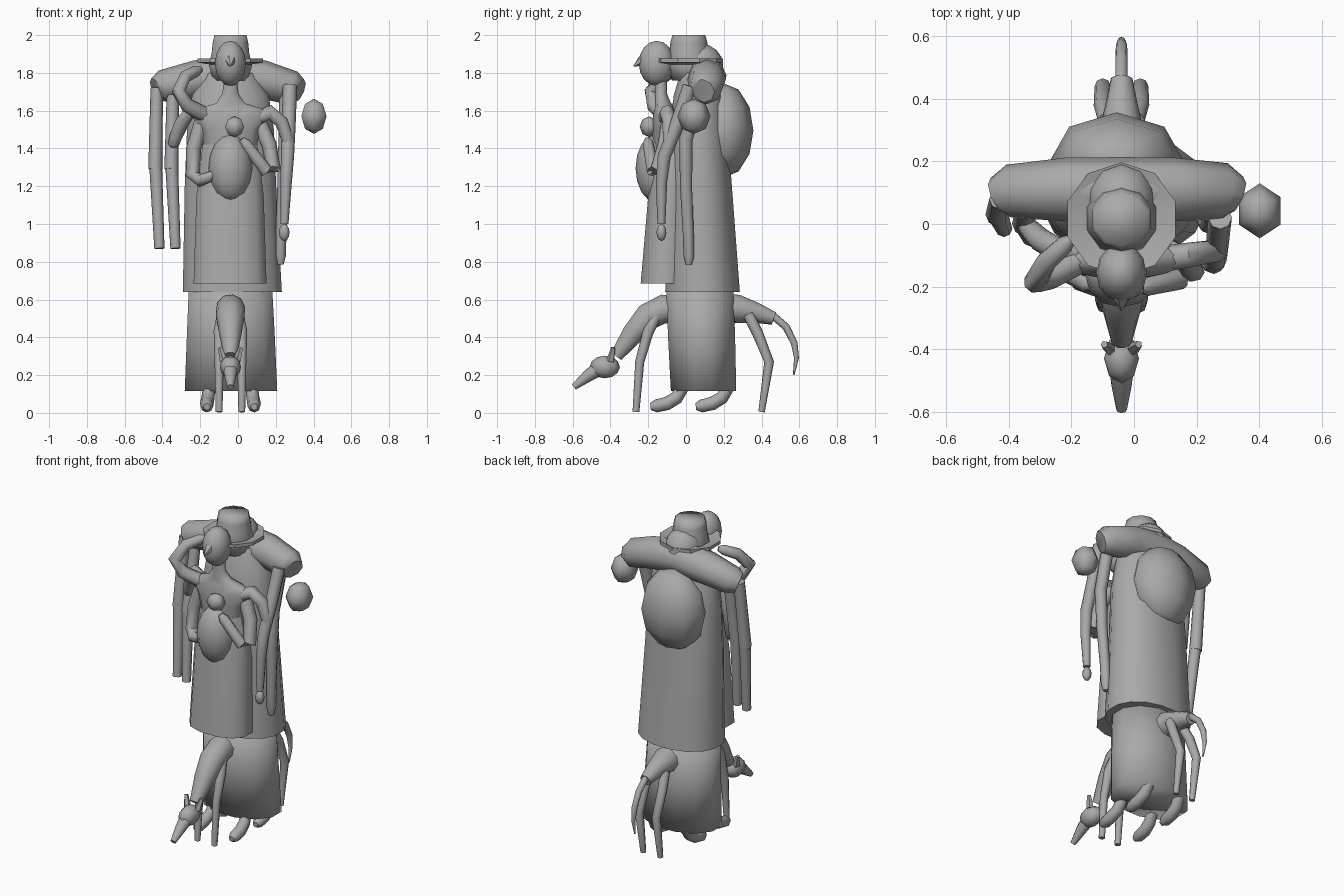
import bpy, bmesh, math
from mathutils import Vector, Matrix

CX = -0.04  # shared body axis
grey = bpy.data.materials.new("stone_grey")
grey.diffuse_color = (0.4, 0.4, 0.4, 1)


def finish(name, bm, angle=40):
    bmesh.ops.recalc_face_normals(bm, faces=bm.faces)
    me = bpy.data.meshes.new(name)
    bm.to_mesh(me)
    bm.free()
    ob = bpy.data.objects.new(name, me)
    bpy.context.collection.objects.link(ob)
    me.materials.append(grey)
    bpy.ops.object.select_all(action='DESELECT')
    ob.select_set(True)
    bpy.context.view_layer.objects.active = ob
    bpy.ops.object.shade_smooth_by_angle(angle=math.radians(angle))
    return ob


def skin(name, loops, angle=40):
    """Bridge closed loops of points and cap both ends."""
    bm = bmesh.new()
    rings = [[bm.verts.new(p) for p in loop] for loop in loops]
    n = len(rings[0])
    for a, b in zip(rings, rings[1:]):
        for i in range(n):
            j = (i + 1) % n
            bm.faces.new((a[i], a[j], b[j], b[i]))
    bm.faces.new(rings[0])
    bm.faces.new(rings[-1])
    return finish(name, bm, angle)


def tube(name, path, radii, n=8, angle=50):
    """Tapered limb along a list of points."""
    pts = [Vector(p) for p in path]
    loops, u = [], None
    for i, p in enumerate(pts):
        t = (pts[min(i + 1, len(pts) - 1)] - pts[max(i - 1, 0)]).normalized()
        if u is None:
            u = t.orthogonal()
        u = (u - t * u.dot(t)).normalized()
        v = t.cross(u)
        loops.append([p + radii[i] * (u * math.cos(a) + v * math.sin(a))
                      for a in (2 * math.pi * k / n for k in range(n))])
    return skin(name, loops, angle)


def garment(name, levels, n=16, power=2.6, angle=40):
    """Stack of rounded-box sections: (z, x centre, half width, y front, y back)."""
    loops, e = [], 2 / power
    fit = math.cos(math.pi / n) ** e  # makes the flats reach the given size
    for z, x, rx, y0, y1 in levels:
        loop = []
        for k in range(n):
            a = 2 * math.pi * (k + 0.5) / n
            c, s = math.cos(a), math.sin(a)
            loop.append((x + rx / fit * math.copysign(abs(c) ** e, c),
                         (y0 + y1) / 2 + (y1 - y0) / 2 / fit * math.copysign(abs(s) ** e, s), z))
        loops.append(loop)
    return skin(name, loops, angle)


def ball(name, pos, size, u=12, v=8, angle=80):
    bm = bmesh.new()
    m = Matrix.Translation(pos) @ Matrix.Diagonal((*size, 1))
    bmesh.ops.create_uvsphere(bm, u_segments=u, v_segments=v, radius=1, matrix=m)
    return finish(name, bm, angle)


# Tall figure: skirt, coat, head, brim
garment("lower_skirt", [(0.115, -0.037, 0.245, -0.08, 0.266), (0.4, -0.038, 0.233, -0.095, 0.26),
                        (0.68, -0.04, 0.22, -0.105, 0.25)], 12, 2.05, 180)
garment("long_coat", [(0.64, -0.03, 0.262, -0.11, 0.285), (1.2, -0.04, 0.242, -0.095, 0.243),
                      (1.5, -0.04, 0.23, -0.085, 0.22), (1.68, -0.04, 0.203, -0.065, 0.2),
                      (1.8, -0.04, 0.13, -0.03, 0.17)], 16, 2.15)
ball("hood", (CX, 0.075, 1.84), (0.11, 0.122, 0.115), 10, 8)
garment("crown", [(1.76, CX, 0.09, -0.07, 0.11), (1.84, CX, 0.115, -0.095, 0.135),
                  (1.9, CX, 0.1, -0.085, 0.12), (1.96, CX, 0.094, -0.078, 0.108),
                  (2.0, CX, 0.085, -0.068, 0.098)], 10, 2, 180)

# Shallow dish-like ring around the head
bm = bmesh.new()
prof = [(0.115, 1.845), (0.182, 1.855), (0.182, 1.876), (0.115, 1.86)]
rings = []
for k in range(10):
    a = 2 * math.pi * (k + 0.5) / 10
    rings.append([bm.verts.new((CX + r * math.cos(a), 0.015 + r * math.sin(a), z)) for r, z in prof])
for k in range(10):
    p, q = rings[k], rings[(k + 1) % 10]
    for i in range(4):
        j = (i + 1) % 4
        bm.faces.new((p[i], p[j], q[j], q[i]))
finish("brim_ring", bm, 30)

# Shoulder roll and hump on the back
tube("shoulder_roll", [(-0.435, 0.09, 1.715), (-0.4, 0.105, 1.73), (-0.22, 0.11, 1.765),
                       (CX, 0.11, 1.785), (0.13, 0.11, 1.765), (0.29, 0.105, 1.72), (0.325, 0.09, 1.705)],
     [0.062, 0.085, 0.102, 0.104, 0.102, 0.09, 0.066], 8)
ball("back_hump", (-0.055, 0.2, 1.495), (0.215, 0.157, 0.25), 8, 6)

# Long hanging arms: two on each side
for name, x, top, y0, y1 in (("left_outer", -0.43, 1.72, 0.08, 0.03),
                             ("left_inner", -0.345, 1.68, 0.06, 0.0)):
    tube(name + "_upper_arm", [(x, y0, top), (x - 0.008, y1, 1.29)], [0.033, 0.037])
    tube(name + "_forearm", [(x - 0.006, y1, 1.31), (x + 0.014, y1 - 0.045, 0.87)], [0.034, 0.027])
tube("right_front_arm", [(0.275, 0.02, 1.73), (0.268, -0.05, 1.52), (0.262, -0.115, 1.36),
                         (0.255, -0.13, 1.22), (0.246, -0.13, 1.0)],
     [0.038, 0.037, 0.035, 0.03, 0.021])
ball("right_front_hand", (0.245, -0.13, 0.955), (0.028, 0.026, 0.045), 8, 6)
tube("right_rear_arm", [(0.255, 0.07, 1.7), (0.25, 0.0, 1.45), (0.24, 0.0, 1.2),
                        (0.228, 0.012, 0.95), (0.225, 0.015, 0.83), (0.225, 0.015, 0.785)],
     [0.036, 0.036, 0.032, 0.029, 0.028, 0.016])

# Floating orb
ball("floating_orb", (0.402, 0.042, 1.57), (0.077, 0.088, 0.093), 6, 4)

# Small figure in front: robe, torso, head
garment("front_robe", [(0.685, -0.042, 0.193, -0.24, 0.02), (1.15, -0.042, 0.178, -0.2, 0.02),
                       (1.42, -0.042, 0.145, -0.17, 0.0)], 12, 2.3)
garment("front_torso", [(1.35, CX, 0.13, -0.17, 0.0), (1.5, CX, 0.155, -0.18, -0.02),
                        (1.57, CX, 0.2, -0.175, -0.04), (1.61, CX, 0.17, -0.165, -0.06),
                        (1.64, CX, 0.075, -0.165, -0.08), (1.69, CX, 0.043, -0.165, -0.1),
                        (1.76, CX, 0.035, -0.165, -0.1)], 12, 2, 60)
ball("front_head", (CX, -0.155, 1.85), (0.082, 0.095, 0.12), 12, 8)
tube("beak", [(CX, -0.2, 1.875), (CX, -0.24, 1.86), (CX, -0.278, 1.835)], [0.045, 0.026, 0.002], 6)
ball("egg_belly", (CX, -0.16, 1.295), (0.117, 0.107, 0.18), 12, 8)
ball("chest_bead", (-0.018, -0.195, 1.515), (0.058, 0.05, 0.055), 6, 4)

# Small figure's arms, with rounded hands
R6 = [0.042, 0.04, 0.038, 0.034, 0.03, 0.015]
tube("raised_arm", [(-0.18, -0.12, 1.58), (-0.27, -0.17, 1.63), (-0.315, -0.185, 1.7),
                    (-0.28, -0.12, 1.78), (-0.22, -0.065, 1.81), (-0.195, -0.045, 1.82)], R6)
tube("left_low_arm", [(-0.17, -0.1, 1.57), (-0.25, -0.08, 1.6), (-0.3, -0.05, 1.53),
                      (-0.33, -0.02, 1.46), (-0.342, -0.01, 1.42), (-0.343, -0.01, 1.405)], R6)
tube("right_low_arm", [(0.1, -0.11, 1.56), (0.17, -0.1, 1.59), (0.23, -0.09, 1.54),
                       (0.262, -0.09, 1.45), (0.27, -0.09, 1.41), (0.27, -0.09, 1.39)], R6)
tube("left_cradling_arm", [(-0.19, -0.09, 1.54), (-0.235, -0.1, 1.4), (-0.24, -0.12, 1.26),
                           (-0.2, -0.16, 1.23), (-0.15, -0.19, 1.25), (-0.12, -0.2, 1.27)], R6)
tube("right_cradling_arm", [(0.11, -0.09, 1.54), (0.165, -0.11, 1.42), (0.188, -0.15, 1.29),
                            (0.15, -0.175, 1.28), (0.04, -0.2, 1.425), (0.02, -0.205, 1.45)], R6)

# Four-legged creature under the skirt
tube("creature_neck", [(CX, 0.0, 0.54), (CX, -0.12, 0.55), (CX, -0.2, 0.51), (CX, -0.28, 0.42),
                       (CX, -0.37, 0.3)], [0.07, 0.078, 0.075, 0.06, 0.035], 10)
ball("creature_head", (CX, -0.43, 0.243), (0.056, 0.08, 0.06), 8, 6)
tube("creature_snout", [(CX, -0.46, 0.235), (CX, -0.52, 0.195), (CX, -0.594, 0.137)],
     [0.04, 0.032, 0.017])
tube("creature_rump", [(CX, 0.15, 0.55), (CX, 0.28, 0.55), (CX, 0.37, 0.53), (CX, 0.465, 0.5)],
     [0.09, 0.075, 0.055, 0.035], 10)
tube("creature_tail", [(CX, 0.46, 0.515), (CX, 0.53, 0.455), (CX, 0.573, 0.37), (CX, 0.585, 0.29),
                       (CX, 0.57, 0.2)], [0.02, 0.02, 0.018, 0.013, 0.004])
for side, s in (("left", -1), ("right", 1)):
    x = CX + s * 0.06
    tube(side + "_ear", [(CX + s * 0.035, -0.4, 0.275), (CX + s * 0.055, -0.385, 0.345)],
         [0.022, 0.012], 5)
    tube(side + "_foreleg", [(CX + s * 0.04, -0.15, 0.53), (x, -0.2, 0.43), (x, -0.245, 0.27),
                             (x, -0.265, 0.005)], [0.03, 0.029, 0.024, 0.018])
    tube(side + "_hindleg", [(CX + s * 0.045, 0.33, 0.52), (x, 0.38, 0.42), (x, 0.44, 0.27),
                             (x, 0.4, 0.005)], [0.03, 0.029, 0.026, 0.017])
    # Feet peeking out below the skirt
    for tag, y in (("front", -0.1), ("rear", 0.14)):
        fx = CX + s * 0.125
        tube(side + "_" + tag + "_foot",
             [(fx - s * 0.012, y + 0.08, 0.13), (fx - s * 0.006, y + 0.05, 0.08), (fx, y, 0.05),
              (fx, y - 0.06, 0.036), (fx, y - 0.088, 0.033)], [0.033, 0.035, 0.036, 0.034, 0.018])
